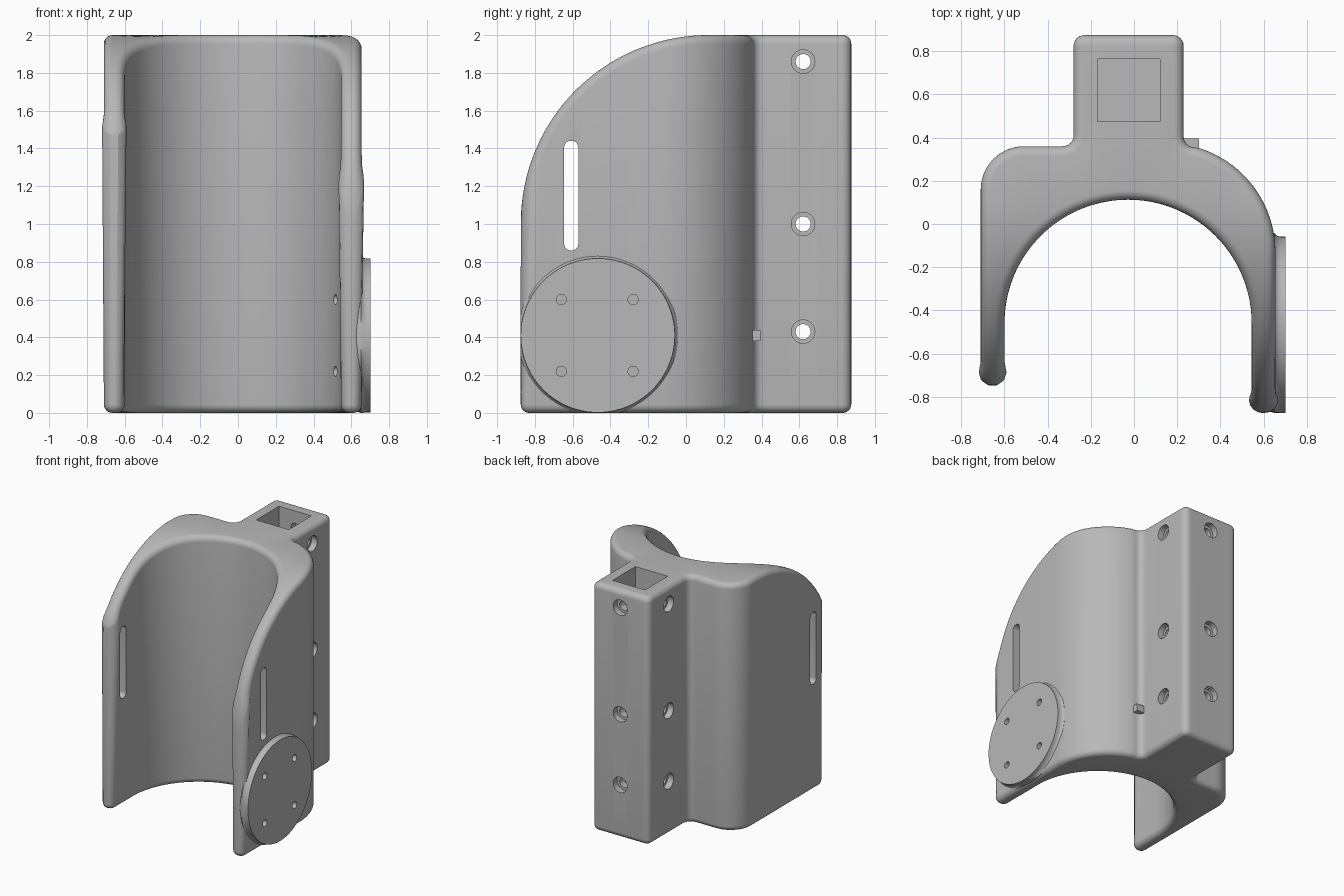
import bpy, bmesh, math
from mathutils import Vector, geometry

cube = bpy.data.objects.get("Cube")
if cube:
    bpy.data.objects.remove(cube)

ROUND = 0.045                 # edge rounding of the body
CURVE_Y, CURVE_Z, CURVE_R = 0.12, 1.005, 0.995   # curved front-top cut
STEM_X, STEM_Y = -0.025, 0.62

grey = bpy.data.materials.new("light_grey")
grey.use_nodes = True
colour = (0.48, 0.48, 0.48, 1)
grey.diffuse_color = colour
grey.node_tree.nodes["Principled BSDF"].inputs["Base Color"].default_value = colour


def make_object(name, bm):
    bmesh.ops.recalc_face_normals(bm, faces=bm.faces[:])
    mesh = bpy.data.meshes.new(name)
    bm.to_mesh(mesh)
    bm.free()
    obj = bpy.data.objects.new(name, mesh)
    bpy.context.collection.objects.link(obj)
    mesh.materials.append(grey)
    return obj


def skin_rings(bm, rings):
    """Join consecutive closed rings of points with quads."""
    loops = [[bm.verts.new(p) for p in ring] for ring in rings]
    for low, high in zip(loops, loops[1:]):
        for i in range(len(low)):
            j = (i + 1) % len(low)
            bm.faces.new((low[i], low[j], high[j], high[i]))
    return loops


def box(name, low, high, bevel=0):
    bm = bmesh.new()
    bmesh.ops.create_cube(bm, size=1)
    for v in bm.verts:
        v.co = [a + (c + 0.5) * (b - a) for a, b, c in zip(low, high, v.co)]
    if bevel:
        along_x = [e for e in bm.edges
                   if abs(e.verts[0].co.x - e.verts[1].co.x) > 0.1]
        bmesh.ops.bevel(bm, geom=along_x, offset=bevel, segments=6,
                        profile=0.5, affect='EDGES')
    return make_object(name, bm)


def rod(name, start, end, radius, sides=32):
    """Cylinder between two points."""
    start, end = Vector(start), Vector(end)
    turn = (end - start).to_track_quat('Z', 'Y')
    circle = [turn @ Vector((radius * math.cos(t), radius * math.sin(t), 0))
              for t in (math.tau * k / sides for k in range(sides))]
    bm = bmesh.new()
    for loop in skin_rings(bm, [[p + c for c in circle] for p in (start, end)]):
        bm.faces.new(loop)
    return make_object(name, bm)


def cut(cutter, *targets):
    for obj in targets:
        mod = obj.modifiers.new("cut", 'BOOLEAN')
        mod.operation = 'DIFFERENCE'
        mod.solver = 'EXACT'
        mod.object = cutter
        bpy.context.view_layer.objects.active = obj
        bpy.ops.object.modifier_apply(modifier=mod.name)
    bpy.data.objects.remove(cutter)


# Plan outline as arcs: centre x, centre y, radius, start and end angle
arcs = [
    (0.595, -0.825, 0.05, 180, 270), (0.605, -0.825, 0.05, 270, 360),
    (0.15, -0.13, 0.505, 0, 72), (0.28, 0.405, 0.05, 270, 180),
    (0.18, 0.825, 0.05, 0, 90), (-0.23, 0.825, 0.05, 90, 180),
    (-0.33, 0.41, 0.05, 0, -90), (-0.51, 0.16, 0.2, 90, 180),
    (-0.655, -0.695, 0.055, 180, 360), (-0.0275, -0.46, 0.5725, 180, 0),
]
corners = []
for cx, cy, r, a0, a1 in arcs:
    steps = max(6, math.ceil(r * math.radians(abs(a1 - a0)) / 0.025))
    for k in range(steps + 1):
        t = math.radians(a0 + (a1 - a0) * k / steps)
        corners.append(Vector((cx + r * math.cos(t), cy + r * math.sin(t))))

# Divide the straight walls evenly
outline = []
for p, q in zip(corners, corners[1:] + corners[:1]):
    pieces = max(1, math.ceil((q - p).length / 0.025))
    outline += [p.lerp(q, k / pieces) for k in range(pieces)]

inward = []
for i, p in enumerate(outline):
    before = (p - outline[i - 1]).normalized()
    after = (outline[(i + 1) % len(outline)] - p).normalized()
    t = (before + after).normalized()
    inward.append(Vector((-t.y, t.x)))


def top_point(p, m, inset, depth):
    """Point on the curved top, moved in from the wall and down."""
    q = p + m * inset
    d = min(CURVE_R, max(0.0, CURVE_Y - q.y))
    rise = math.sqrt(max(0.0, CURVE_R ** 2 - d ** 2))
    normal = Vector((0, -d, rise)) / CURVE_R
    wall = Vector((m.x, m.y, 0))
    normal -= wall * normal.dot(wall)
    return Vector((q.x, q.y, CURVE_Z + rise)) - normal * depth


# Body: rounded bottom rings, walls, rounded top rings
angles = [math.radians(15 * k) for k in range(7)]
rounding = [(ROUND * (1 - math.sin(t)), ROUND * (1 - math.cos(t))) for t in angles]
rings = []
for inset, lift in rounding:
    rings.append([Vector((*(p + m * inset), lift)) for p, m in zip(outline, inward)])
for inset, depth in reversed(rounding):
    rings.append([top_point(p, m, inset, depth) for p, m in zip(outline, inward)])

bm = bmesh.new()
loops = skin_rings(bm, rings)
flat = [p.to_2d() for p in rings[0]]
result = geometry.delaunay_2d_cdt(flat, [], [list(range(len(flat)))], 1, 1e-6)
triangles, origins = result[2], result[3]
for tri in triangles:
    ids = [origins[v][0] for v in tri]
    if len(set(ids)) == 3:
        bm.faces.new([loops[-1][i] for i in ids])
        bm.faces.new([loops[0][i] for i in reversed(ids)])
body = make_object("cradle_body", bm)

# Round mounting plate with a small flare where it meets the wing
bm = bmesh.new()
plate_rings = []
for x, r in ((0.62, 0.40), (0.65, 0.425), (0.66, 0.414), (0.675, 0.408), (0.702, 0.408)):
    plate_rings.append([
        Vector((x, max(-0.875, -0.467 + r * math.cos(t)), max(0.0, 0.41 + r * math.sin(t))))
        for t in (math.tau * k / 96 for k in range(96))])
plate_loops = skin_rings(bm, plate_rings)
bm.faces.new(plate_loops[0])
bm.faces.new(plate_loops[-1])
plate = make_object("mounting_plate", bm)

# Small tab beside the stem
tab = box("side_tab", (0.2, 0.33, 0.38), (0.3, 0.395, 0.44))

# Square socket in the stem
cut(box("socket_cutter", (-0.17, 0.475, 0.15), (0.12, 0.765, 2.2)), body)

# Counterbored screw holes on the sides and back of the stem
for z in (0.43, 1.0, 1.86):
    cut(rod("hole_cutter", (-0.4, STEM_Y, z), (0.35, STEM_Y, z), 0.04), body)
    cut(rod("hole_cutter", (STEM_X, 0.7, z), (STEM_X, 1.0, z), 0.04), body)
    for start, end in (((0.18, STEM_Y, z), (0.35, STEM_Y, z)),
                       ((-0.23, STEM_Y, z), (-0.4, STEM_Y, z)),
                       ((STEM_X, 0.825, z), (STEM_X, 1.0, z))):
        cut(rod("bore_cutter", start, end, 0.062), body)

# Strap slots through both wings
cut(box("slot_cutter", (-1, -0.645, 0.86), (1, -0.57, 1.44), 0.034), body)

# Four small holes through the plate and wing
for y in (-0.66, -0.28):
    for z in (0.22, 0.6):
        cut(rod("hole_cutter", (0.3, y, z), (0.9, y, z), 0.027, 24), body, plate)

# Smooth shading with sharp edges kept
bpy.ops.object.select_all(action='DESELECT')
for obj in (body, plate, tab):
    obj.select_set(True)
bpy.context.view_layer.objects.active = body
bpy.ops.object.shade_smooth_by_angle(angle=math.radians(30))
